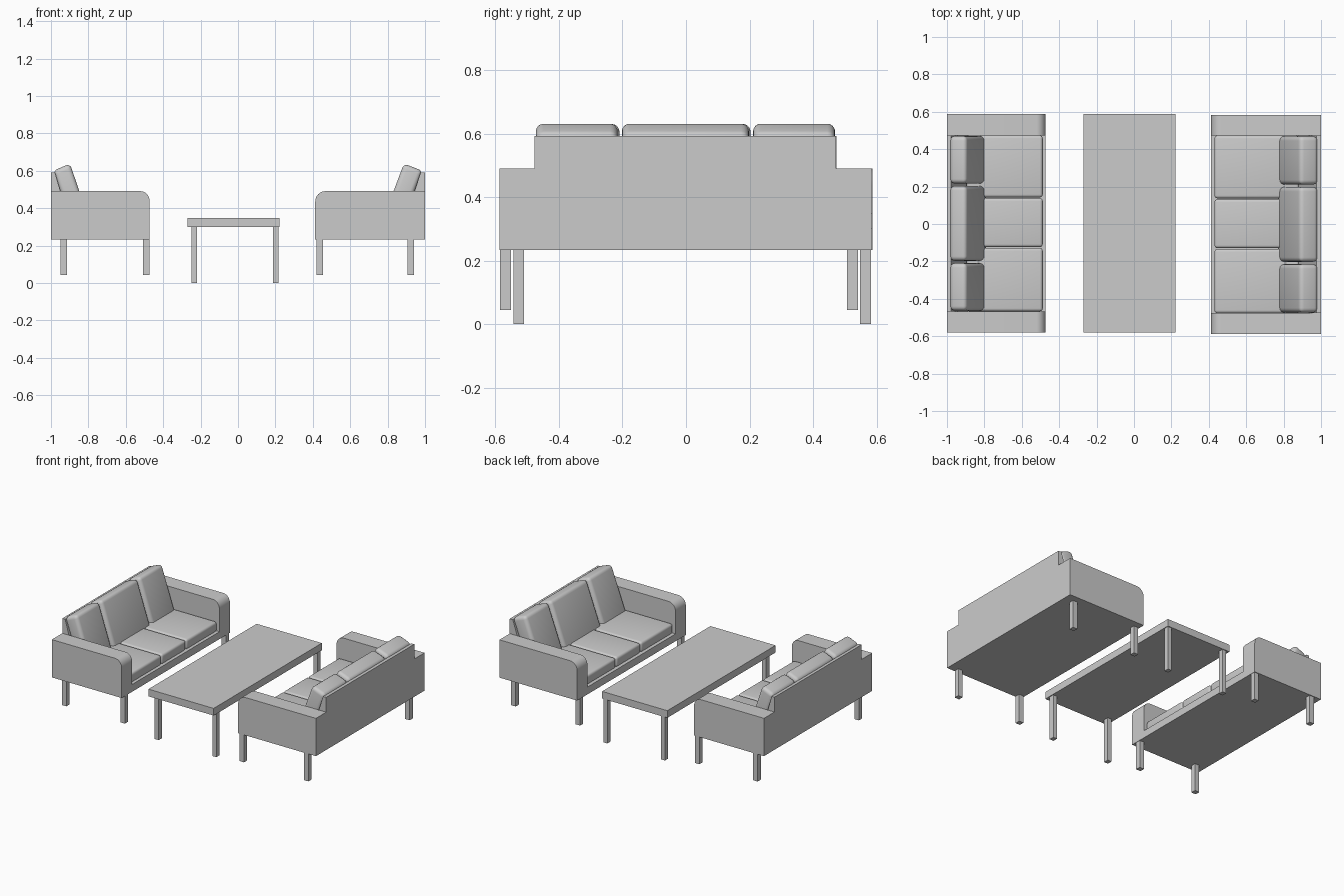
import bpy, math

cube = bpy.data.objects.get("Cube")
if cube:
    bpy.data.objects.remove(cube, do_unlink=True)

GREY = (0.6, 0.6, 0.6, 1)
mat = bpy.data.materials.new("plain grey")
mat.use_nodes = True
mat.diffuse_color = GREY
mat.node_tree.nodes["Principled BSDF"].inputs["Base Color"].default_value = GREY


def smooth(obj, degrees):
    bpy.context.view_layer.objects.active = obj
    obj.select_set(True)
    bpy.ops.object.shade_smooth_by_angle(angle=math.radians(degrees))
    obj.select_set(False)


def extrude(name, profile, y0, y1, bevel=0.0):
    """Sweep an x-z profile from y0 to y1, with optional soft edges."""
    area = sum(a[0] * b[1] - b[0] * a[1]
               for a, b in zip(profile, profile[1:] + profile[:1]))
    if area < 0:
        profile = profile[::-1]
    n = len(profile)
    verts = [(x, y, z) for y in (y0, y1) for x, z in profile]
    faces = [list(range(n)), list(range(2 * n - 1, n - 1, -1))]
    faces += [[(i + 1) % n, i, i + n, (i + 1) % n + n] for i in range(n)]
    mesh = bpy.data.meshes.new(name)
    mesh.from_pydata(verts, [], faces)
    mesh.materials.append(mat)
    obj = bpy.data.objects.new(name, mesh)
    bpy.context.collection.objects.link(obj)
    if bevel:
        mod = obj.modifiers.new("soft edges", 'BEVEL')
        mod.width = bevel
        mod.segments = 4
        bpy.context.view_layer.objects.active = obj
        bpy.ops.object.modifier_apply(modifier=mod.name)
        smooth(obj, 40)
    return obj


def box(name, x0, x1, y0, y1, z0, z1):
    return extrude(name, [(x0, z0), (x1, z0), (x1, z1), (x0, z1)], y0, y1)


def sofa(side, front, back, y0, y1, arm, leg_x, leg_y):
    depth = back - front
    mid = (y0 + y1) / 2
    inner0, inner1 = y0 + arm, y1 - arm

    def place(points):
        # Depth fractions run from the front edge (0) to the back (1)
        return [(front + depth * u, z) for u, z in points]

    # Base under the seat, and the upright back with a sloping front
    box(f"{side}_sofa_base", *sorted((front, back)), inner0, inner1, 0.233, 0.283)
    extrude(f"{side}_sofa_back",
            place([(0.79, 0.283), (1, 0.283), (1, 0.592), (0.96, 0.592)]), inner0, inner1)

    # Arms with a rounded front top edge
    r = 0.055
    curve = [(r / 0.59 * (1 - math.cos(t)), 0.491 - r + r * math.sin(t))
             for t in (math.pi / 2 * i / 8 for i in range(9))]
    profile = place([(1, 0.233), (0, 0.233)] + curve + [(1, 0.491)])
    for end, a, b in (("front", y0, inner0), ("rear", inner1, y1)):
        smooth(extrude(f"{side}_sofa_{end}_arm", profile, a, b), 30)

    # Three seat cushions and three leaning back cushions
    seat = place([(0.03, 0.28), (0.8, 0.28), (0.8, 0.35), (0.03, 0.35)])
    lean = place([(0.595, 0.305), (0.807, 0.638), (0.978, 0.6), (0.76, 0.27)])
    s0, s1 = mid - 0.129, mid + 0.137
    seats = [(inner0, s0 - 0.002), (s0 + 0.002, s1 - 0.002), (s1 + 0.002, inner1)]
    backs = [(inner0 + 0.004, mid - 0.213), (mid - 0.2, mid + 0.2),
             (mid + 0.213, inner1 - 0.004)]
    for i, ((a, b), (c, d)) in enumerate(zip(seats, backs), 1):
        extrude(f"{side}_seat_cushion_{i}", seat, a, b, 0.016)
        extrude(f"{side}_back_cushion_{i}", lean, c, d, 0.024)

    # Four square legs
    for x in leg_x:
        for y in leg_y:
            box(f"{side}_sofa_leg", x, x + 0.034, y, y + 0.034, 0.044, 0.233)


sofa("right", -0.472, -1.0, -0.58, 0.587, 0.113, (-0.949, -0.508), (-0.544, 0.548))
sofa("left", 0.413, 1.0, -0.588, 0.584, 0.111, (0.421, 0.907), (-0.585, 0.507))

# Low table between the sofas
box("table_top", -0.27, 0.222, -0.58, 0.587, 0.299, 0.348)
for x in (-0.248, 0.187):
    for y in (-0.544, 0.548):
        box("table_leg", x, x + 0.03, y, y + 0.034, 0, 0.299)
